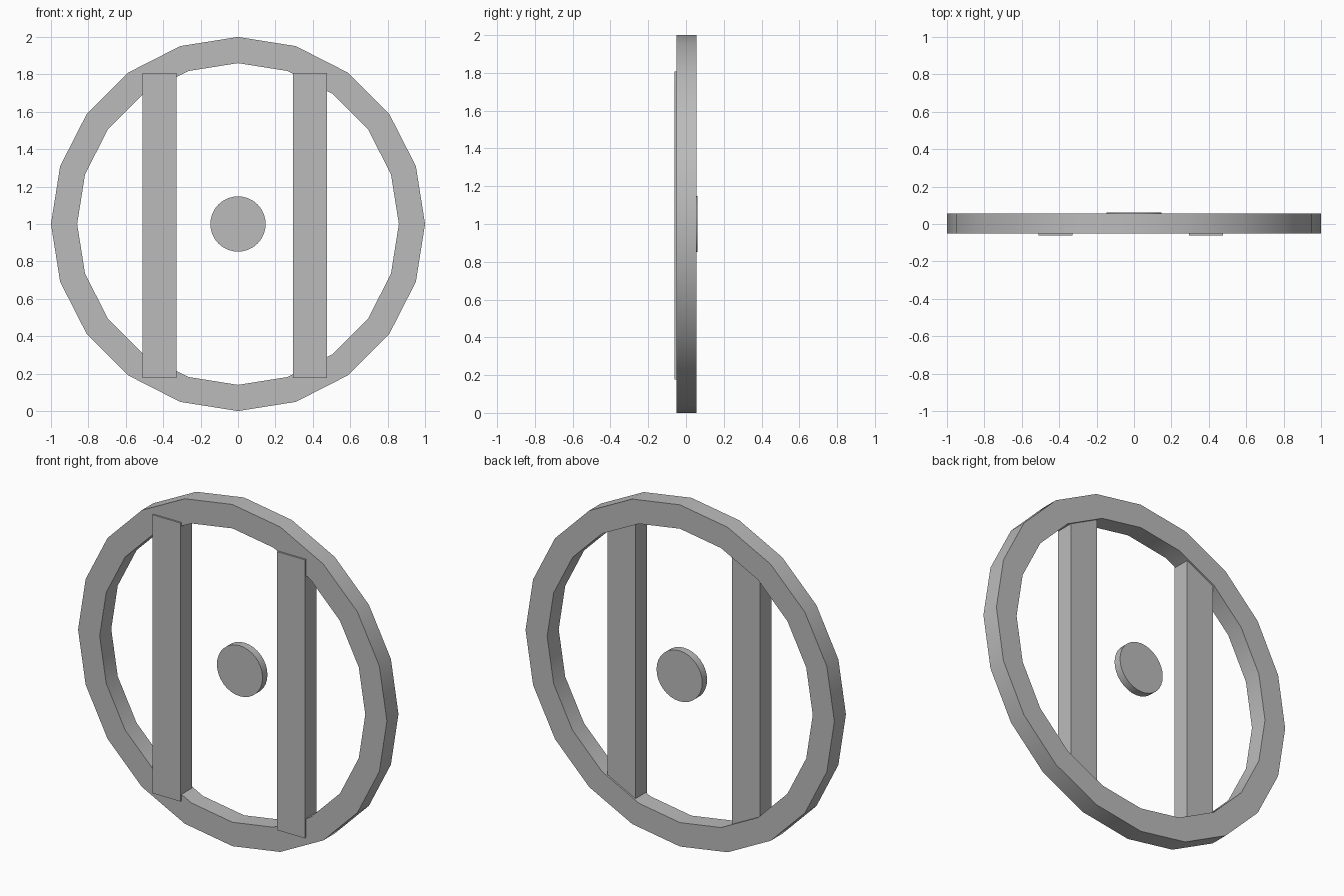
import bpy, bmesh, math
from mathutils import Matrix

cube = bpy.data.objects.get("Cube")
if cube:
    bpy.data.objects.remove(cube, do_unlink=True)

grey = bpy.data.materials.new("plain grey")
grey.use_nodes = True
colour = (0.5, 0.5, 0.5, 1)
grey.diffuse_color = colour
grey.node_tree.nodes["Principled BSDF"].inputs["Base Color"].default_value = colour


def finish(name, bm, smooth=False):
    bmesh.ops.recalc_face_normals(bm, faces=bm.faces)
    mesh = bpy.data.meshes.new(name)
    bm.to_mesh(mesh)
    bm.free()
    mesh.materials.append(grey)
    obj = bpy.data.objects.new(name, mesh)
    bpy.context.collection.objects.link(obj)
    if smooth:
        bpy.ops.object.select_all(action='DESELECT')
        obj.select_set(True)
        bpy.context.view_layer.objects.active = obj
        bpy.ops.object.shade_smooth_by_angle(angle=math.radians(30))
    return obj


# Rim: a rectangular section swept around the y axis in flat segments
SIDES = 20
FRONT, BACK = -0.051, 0.056
bm = bmesh.new()
section = [(1.0, FRONT), (1.0, BACK), (0.86, BACK), (0.86, FRONT)]
loops = []
for i in range(SIDES):
    a = math.tau * i / SIDES
    loops.append([bm.verts.new((r * math.cos(a), y, 1 + r * math.sin(a)))
                  for r, y in section])
for i in range(SIDES):
    here, after = loops[i], loops[(i + 1) % SIDES]
    for j in range(4):
        k = (j + 1) % 4
        bm.faces.new((here[j], here[k], after[k], after[j]))
finish("rim", bm, smooth=True)


# Upright bars, standing slightly proud of the rim at the front
def bar(name, x):
    bm = bmesh.new()
    bmesh.ops.create_cube(bm, size=1)
    bmesh.ops.scale(bm, vec=(0.18, 0.107, 1.63), verts=bm.verts)
    bmesh.ops.translate(bm, vec=(x, -0.0075, 0.992), verts=bm.verts)
    finish(name, bm)


bar("right_bar", -0.42)
bar("left_bar", 0.385)

# Centre disc, slightly proud of the rim at the back
bm = bmesh.new()
bmesh.ops.create_cone(bm, cap_ends=True, segments=32, radius1=0.148,
                      radius2=0.148, depth=0.045)
bmesh.ops.transform(bm, verts=bm.verts, matrix=Matrix.Translation((0, 0.0385, 1))
                    @ Matrix.Rotation(math.pi / 2, 4, 'X'))
finish("centre_disc", bm, smooth=True)
